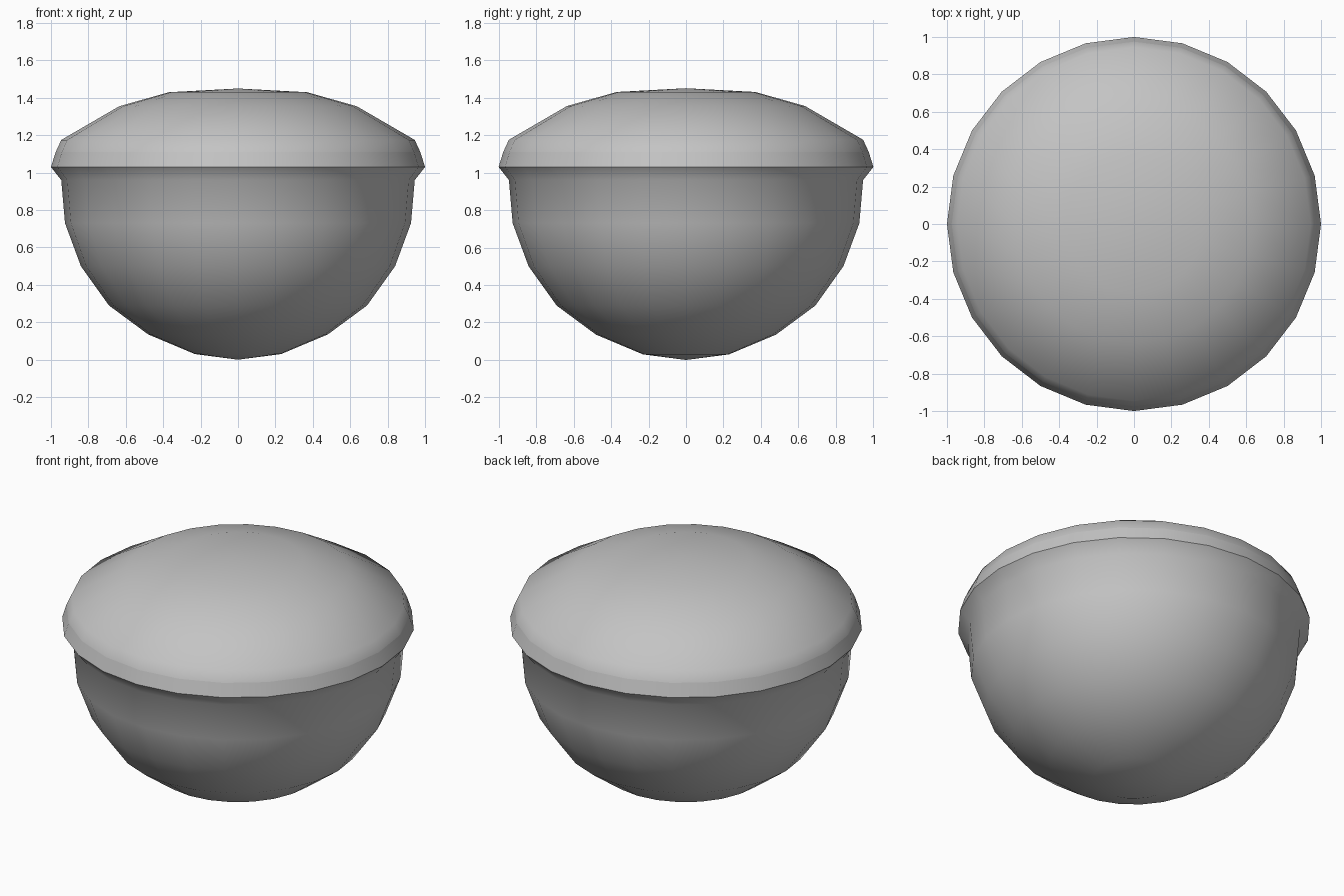
import bpy, bmesh, math

if "Cube" in bpy.data.objects:
    bpy.data.objects.remove(bpy.data.objects["Cube"])

SIDES = 24

grey = bpy.data.materials.new("warm_grey")
grey.diffuse_color = (0.55, 0.55, 0.55, 1)
grey.use_nodes = True
grey.node_tree.nodes["Principled BSDF"].inputs["Base Color"].default_value = grey.diffuse_color


def lathe(name, profile, sharp_heights):
    """Spin an (r, z) profile around z; rings at sharp_heights get hard edges."""
    bm = bmesh.new()
    rings = []
    for r, z in profile:
        if r == 0:
            rings.append([bm.verts.new((0, 0, z))] * SIDES)
        else:
            rings.append([bm.verts.new((r * math.cos(2 * math.pi * i / SIDES),
                                        r * math.sin(2 * math.pi * i / SIDES), z))
                          for i in range(SIDES)])
    for low, high in zip(rings, rings[1:]):
        for i in range(SIDES):
            j = (i + 1) % SIDES
            corners = list(dict.fromkeys((low[i], low[j], high[j], high[i])))
            bm.faces.new(corners).smooth = True
    for e in bm.edges:
        if any(all(abs(v.co.z - h) < 1e-4 for v in e.verts) for h in sharp_heights):
            e.smooth = False
    mesh = bpy.data.meshes.new(name)
    bm.to_mesh(mesh)
    bm.free()
    mesh.materials.append(grey)
    obj = bpy.data.objects.new(name, mesh)
    bpy.context.collection.objects.link(obj)
    return obj


# Rounded bowl, flaring out under the rim
lathe("bowl", [(0, 0), (0.23, 0.03), (0.48, 0.135), (0.69, 0.29), (0.84, 0.5),
               (0.925, 0.73), (0.945, 0.96), (1.0, 1.03)], [1.03])

# Domed lid with a narrow bevelled rim band
lathe("lid", [(1.0, 1.03), (0.975, 1.11), (0.945, 1.175), (0.635, 1.355),
              (0.37, 1.43), (0, 1.45)], [1.03, 1.11])
